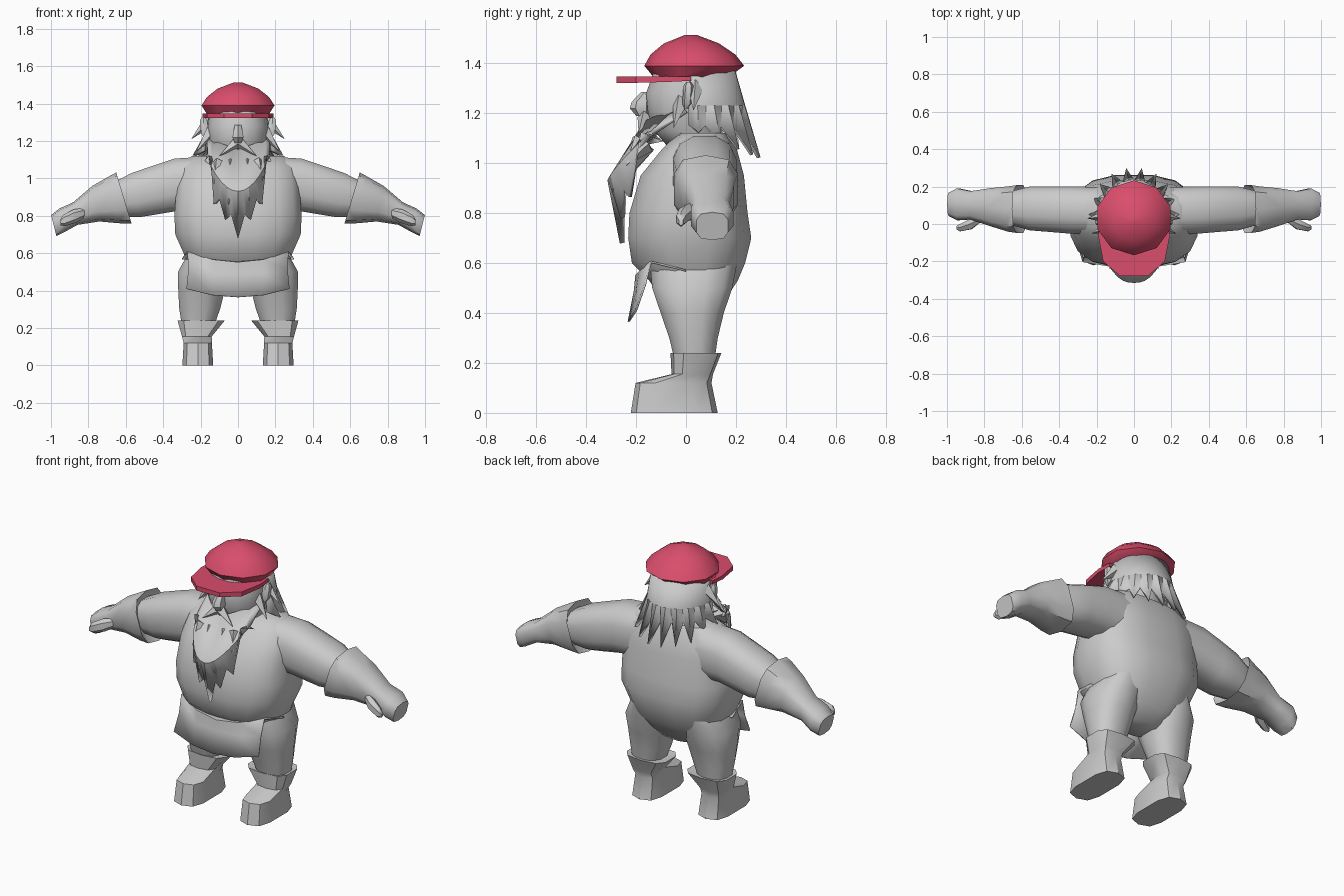
import bpy, bmesh, math
from mathutils import Vector


def material(name, rgb):
    m = bpy.data.materials.new(name)
    m.diffuse_color = (*rgb, 1)
    return m


GREY = material("plain_grey", (0.6, 0.6, 0.6))
RED = material("cap_red", (0.70, 0.075, 0.15))


def make(name, verts, faces, mat=GREY, angle=40, thick=0.0):
    me = bpy.data.meshes.new(name)
    me.from_pydata([tuple(v) for v in verts], [], faces)
    bm = bmesh.new()
    bm.from_mesh(me)
    bmesh.ops.recalc_face_normals(bm, faces=bm.faces)
    bm.to_mesh(me)
    bm.free()
    me.materials.append(mat)
    ob = bpy.data.objects.new(name, me)
    bpy.context.collection.objects.link(ob)
    bpy.ops.object.select_all(action='DESELECT')
    ob.select_set(True)
    bpy.context.view_layer.objects.active = ob
    if angle:
        bpy.ops.object.shade_smooth_by_angle(angle=math.radians(angle))
    if thick:
        s = ob.modifiers.new("thickness", 'SOLIDIFY')
        s.thickness = thick
        s.offset = 0
    return ob


def skin(name, rings, closed=True, **kw):
    """Skin rows of points; closed rows become a capped tube."""
    n = len(rings[0])
    verts = [p for r in rings for p in r]
    faces = []
    for i in range(len(rings) - 1):
        for j in range(n if closed else n - 1):
            k = (j + 1) % n
            faces.append((i*n + j, i*n + k, (i+1)*n + k, (i+1)*n + j))
    if closed:
        faces += [tuple(range(n)), tuple(range((len(rings)-1)*n, len(rings)*n))]
    return make(name, verts, faces, **kw)


def outline(n, e):
    """Unit rounded-square outline."""
    pts = []
    for i in range(n):
        a = 2 * math.pi * (i + 0.5) / n
        c, s = math.cos(a), math.sin(a)
        pts.append((math.copysign(abs(c) ** (2/e), c), math.copysign(abs(s) ** (2/e), s)))
    return pts


def upright(name, rows, n=16, e=2.4, **kw):
    """rows: z, centre x, radius x, centre y, radius y"""
    o = outline(n, e)
    return skin(name, [[(cx + rx*u, cy + ry*v, z) for u, v in o]
                       for z, cx, rx, cy, ry in rows], **kw)


def sideways(name, rows, s, n=12, e=2.6, **kw):
    """rows: x, centre y, radius y, centre z, radius z, lean"""
    o = outline(n, e)
    return skin(name, [[(s*(x + lean*rz*v), cy + ry*u, cz + rz*v) for u, v in o]
                       for x, cy, ry, cz, rz, lean in rows], **kw)


def spike(name, base, tip, r, n=4, **kw):
    b, t = Vector(base), Vector(tip)
    q = (t - b).to_track_quat('Z', 'Y')
    ring = [b + q @ Vector((r*math.cos(2*math.pi*i/n), r*math.sin(2*math.pi*i/n), 0))
            for i in range(n)]
    return make(name, ring + [t], [(i, (i+1) % n, n) for i in range(n)] + [tuple(range(n))], **kw)


# Torso
upright("torso", [
    (0.40, 0, 0.10, 0.03, 0.08), (0.47, 0, 0.22, 0.03, 0.14), (0.53, 0, 0.27, 0.03, 0.18),
    (0.60, 0, 0.295, 0.01, 0.23), (0.70, 0, 0.34, 0.015, 0.25), (0.80, 0, 0.345, 0.01, 0.24),
    (0.95, 0, 0.335, 0.025, 0.21), (1.06, 0, 0.32, 0.055, 0.15), (1.12, 0, 0.25, 0.07, 0.10)],
    e=2.7, angle=50)

for s, side in ((1, "left"), (-1, "right")):
    # Sleeve
    sideways(side + "_sleeve", [
        (0.18, 0.07, 0.13, 0.97, 0.15, 0), (0.34, 0.075, 0.13, 0.965, 0.145, 0),
        (0.46, 0.08, 0.125, 0.935, 0.135, 0), (0.55, 0.083, 0.12, 0.91, 0.12, 0.2),
        (0.66, 0.085, 0.09, 0.885, 0.09, 0.2)], s, angle=50)
    # Gauntlet with flared cuff and mitten
    sideways(side + "_glove", [
        (0.64, 0.083, 0.10, 0.89, 0.10, 0.3), (0.61, 0.08, 0.132, 0.895, 0.137, 0.3),
        (0.66, 0.08, 0.125, 0.885, 0.125, 0.25), (0.76, 0.09, 0.105, 0.865, 0.095, 0.2),
        (0.87, 0.10, 0.078, 0.812, 0.06, 0.2), (0.94, 0.105, 0.088, 0.777, 0.062, 0.25),
        (0.985, 0.105, 0.065, 0.748, 0.056, 0.25)], s, n=10, e=3, angle=45)
    # Thumb
    sideways(side + "_thumb", [
        (0.81, 0.035, 0.02, 0.82, 0.025, 0), (0.87, 0.00, 0.032, 0.80, 0.035, 0.2),
        (0.93, -0.02, 0.022, 0.775, 0.03, 0.2), (0.95, -0.02, 0.010, 0.765, 0.015, 0)],
        s, n=6, e=2)
    # Trouser leg
    upright(side + "_leg", [
        (0.60, s*0.16, 0.11, 0.03, 0.18), (0.50, s*0.185, 0.14, 0.025, 0.165),
        (0.40, s*0.195, 0.128, 0.025, 0.13), (0.30, s*0.205, 0.112, 0.03, 0.10),
        (0.20, s*0.215, 0.085, 0.035, 0.08)], n=12, angle=50)
    # Boot with flared top
    boot = upright(side + "_boot", [
        (0.0, s*0.215, 0.085, -0.047, 0.174), (0.12, s*0.215, 0.078, -0.05, 0.152),
        (0.155, s*0.22, 0.082, 0.025, 0.083), (0.24, s*0.197, 0.13, 0.04, 0.102),
        (0.235, s*0.205, 0.10, 0.035, 0.08)], n=10, e=3.2, angle=35)
    # Ear
    upright(side + "_ear", [
        (1.22, s*0.165, 0.02, 0.0, 0.01), (1.24, s*0.175, 0.025, 0.005, 0.02),
        (1.31, s*0.185, 0.022, 0.01, 0.02), (1.325, s*0.185, 0.012, 0.01, 0.01)], n=6)
    # Moustache and side whiskers
    spike(side + "_moustache", (s*0.01, -0.165, 1.185), (s*0.10, -0.19, 1.12), 0.03)
    spike(side + "_whisker", (s*0.14, -0.02, 1.25), (s*0.225, -0.05, 1.14), 0.035)
    spike(side + "_upper_whisker", (s*0.15, 0.04, 1.31), (s*0.25, 0.03, 1.21), 0.035)

# Front flap hanging under the belly
T = [-1, -0.5, 0, 0.5, 1]
skin("front_flap", [
    [(0.30*t, 0.0, 0.57) for t in T],
    [(0.27*t, -0.20 + 0.06*t*t, 0.55 + 0.055*t*t) for t in T],
    [(0.265*t, -0.205 + 0.04*t*t, 0.49 + 0.02*t*t) for t in T],
    [(0.275*t, -0.23 + 0.03*t*t, 0.365 + 0.045*t*t) for t in T]],
    closed=False, thick=0.008, angle=40)

# Head and nose
upright("head", [
    (1.06, 0, 0.11, 0.03, 0.10), (1.13, 0, 0.14, 0.01, 0.14), (1.20, 0, 0.158, 0.005, 0.16),
    (1.28, 0, 0.165, 0.005, 0.168), (1.37, 0, 0.15, 0.01, 0.14)], e=2.1, angle=60)
upright("nose", [
    (1.19, 0, 0.020, -0.175, 0.025), (1.22, 0, 0.034, -0.18, 0.045),
    (1.245, 0, 0.030, -0.178, 0.040), (1.285, 0, 0.02, -0.15, 0.03)], n=6, e=2)

# Beard: upper edge, full middle, and a row of pointed locks
top, mid, low = [], [], []
tips = [0.68, 0.78, 0.865, 1.09]
for i in range(13):
    t = (i - 6) / 6
    a = abs(t)
    top.append((0.165*t, -0.165 + 0.165*t*t, 1.15 + 0.06*a))
    mid.append((0.165*t, -0.305 + 0.17*a**2.5, 0.93 + 0.19*t*t))
    k = abs(i - 6)
    if k % 2 == 0:
        z = tips[k // 2]
    else:
        z = max(tips[k // 2], tips[k // 2 + 1]) + 0.03
    low.append(((0.21 - 0.04*a)*t, -0.255 + 0.16*t**4, z))
skin("beard", [top, mid, low], closed=False, thick=0.02, angle=25)
# Shorter locks lying over the beard
for i, (x, y, z) in enumerate([(-0.13, -0.24, 0.97), (-0.05, -0.30, 0.86),
                               (0.06, -0.30, 0.88), (0.13, -0.24, 0.99)]):
    spike("beard_lock_%d" % (i + 1), (x*0.75, -0.17, 1.08), (x, y, z), 0.05)

# Hair: sheet around sides and back ending in pointed locks
top, mid, low = [], [], []
for i in range(21):
    a = math.radians(-5 + 190 * i / 20)
    c, sn = math.cos(a), math.sin(a)
    b = max(sn, 0)
    top.append((0.16*c, 0.03 + 0.16*sn, 1.37))
    mid.append((0.175*c, 0.03 + 0.20*sn, 1.23))
    if i % 2:
        low.append(((0.235 + 0.01*b)*c, 0.03 + 0.265*sn, 1.13 - 0.11*b))
    else:
        low.append((0.18*c, 0.03 + 0.195*sn, 1.15))
skin("hair", [top, mid, low], closed=False, thick=0.015, angle=25)

# Cap crown and visor
upright("cap_crown", [
    (1.345, 0, 0.175, 0.02, 0.15), (1.39, 0, 0.205, 0.033, 0.20), (1.435, 0, 0.175, 0.028, 0.17),
    (1.48, 0, 0.115, 0.022, 0.11), (1.513, 0, 0.025, 0.02, 0.025)],
    n=10, e=2, mat=RED, angle=50)
half = [(0.185, 0.02), (0.19, -0.07), (0.165, -0.20), (0.075, -0.278)]
shape = half + [(-x, y) for x, y in reversed(half)]
skin("cap_visor", [[(x, y, 1.322 + 0.05*max(y + 0.14, 0)) for x, y in shape],
                   [(x, y, 1.348) for x, y in shape]], mat=RED, angle=30)
